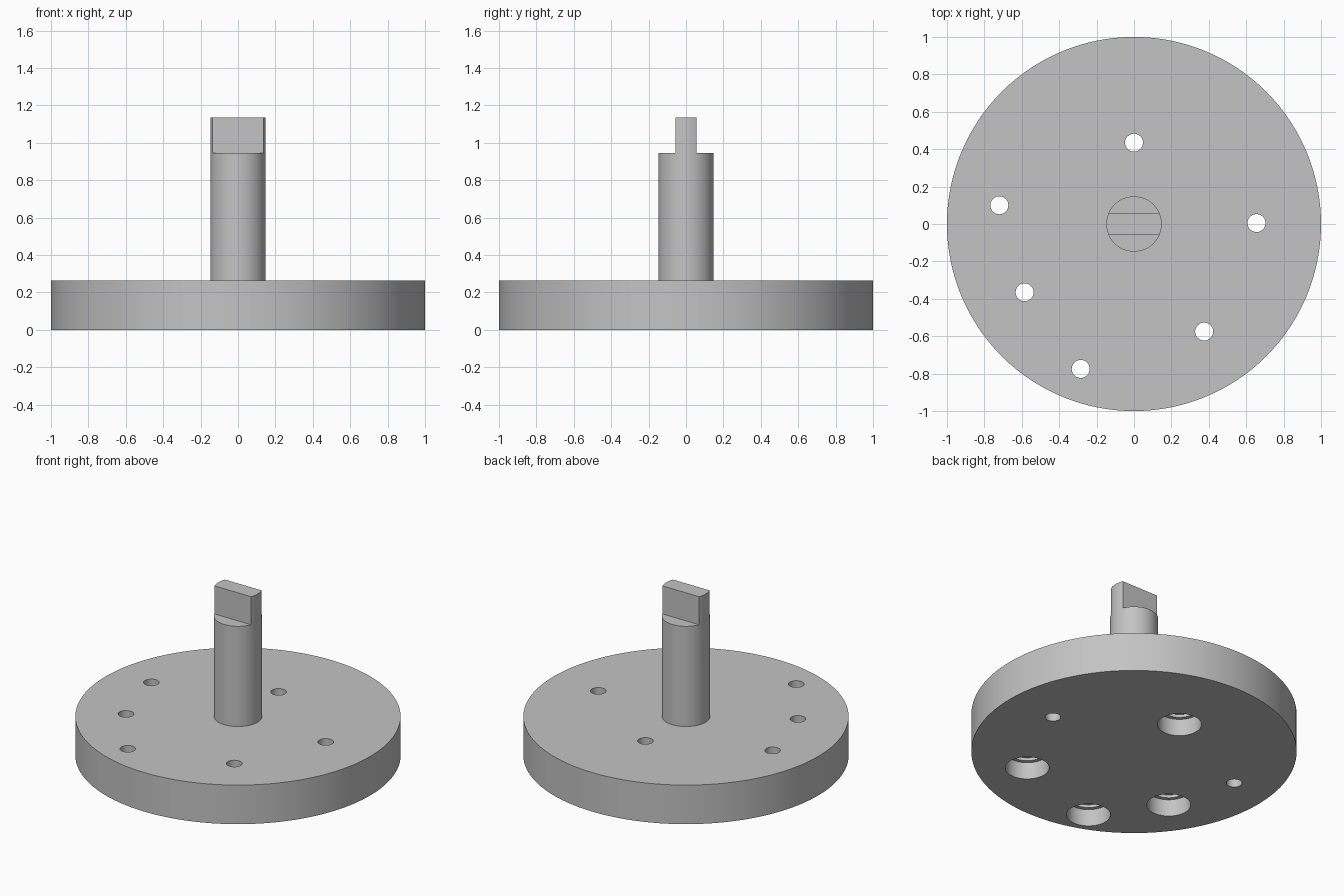
import bpy

if "Cube" in bpy.data.objects:
    bpy.data.objects.remove(bpy.data.objects["Cube"], do_unlink=True)

DISC_TOP, SHAFT_R, SHOULDER, TOP = 0.265, 0.148, 0.945, 1.135
TANG_HALF = 0.056

grey = bpy.data.materials.new("plain_grey")
grey.use_nodes = True
colour = (0.55, 0.55, 0.55, 1)
grey.diffuse_color = colour
grey.node_tree.nodes["Principled BSDF"].inputs["Base Color"].default_value = colour


def cylinder(name, r, z0, z1, x=0, y=0, sides=48):
    bpy.ops.mesh.primitive_cylinder_add(vertices=sides, radius=r, depth=z1 - z0,
                                        location=(x, y, (z0 + z1) / 2))
    ob = bpy.context.object
    ob.name = name
    ob.data.materials.append(grey)
    return ob


def cut(target, cutter):
    """Subtract the cutter from the target and discard the cutter."""
    cutter.hide_render = True
    mod = target.modifiers.new("cut", 'BOOLEAN')
    mod.operation = 'DIFFERENCE'
    mod.solver = 'EXACT'
    mod.object = cutter
    bpy.context.view_layer.objects.active = target
    bpy.ops.object.modifier_apply(modifier=mod.name)
    bpy.data.objects.remove(cutter, do_unlink=True)


def smooth(ob):
    bpy.ops.object.select_all(action='DESELECT')
    ob.select_set(True)
    bpy.context.view_layer.objects.active = ob
    bpy.ops.object.shade_smooth_by_angle(angle=0.5)


# Base disc with plain through holes and stepped counterbores from below
disc = cylinder("base_disc", 1, 0, DISC_TOP, sides=128)
plain_holes = [(-0.72, 0.1), (0.655, 0.005)]
bored_holes = [(0, 0.435), (-0.585, -0.365), (0.375, -0.575), (-0.285, -0.775)]
for x, y in plain_holes + bored_holes:
    cut(disc, cylinder("hole_cutter", 0.048, -0.1, 0.4, x, y))
for x, y in bored_holes:
    cut(disc, cylinder("bore_cutter", 0.135, -0.1, 0.115, x, y))
    cut(disc, cylinder("step_cutter", 0.11, -0.1, 0.135, x, y))
smooth(disc)

# Shaft with a flat drive tang at the top
shaft = cylinder("shaft", SHAFT_R, DISC_TOP - 0.02, TOP, sides=64)
for side in (-1, 1):
    bpy.ops.mesh.primitive_cube_add(size=1, location=(0, side * (TANG_HALF + 0.25), SHOULDER + 0.25))
    box = bpy.context.object
    box.scale = (1, 0.5, 0.5)
    box.data.materials.append(grey)
    bpy.context.view_layer.update()
    cut(shaft, box)
smooth(shaft)
